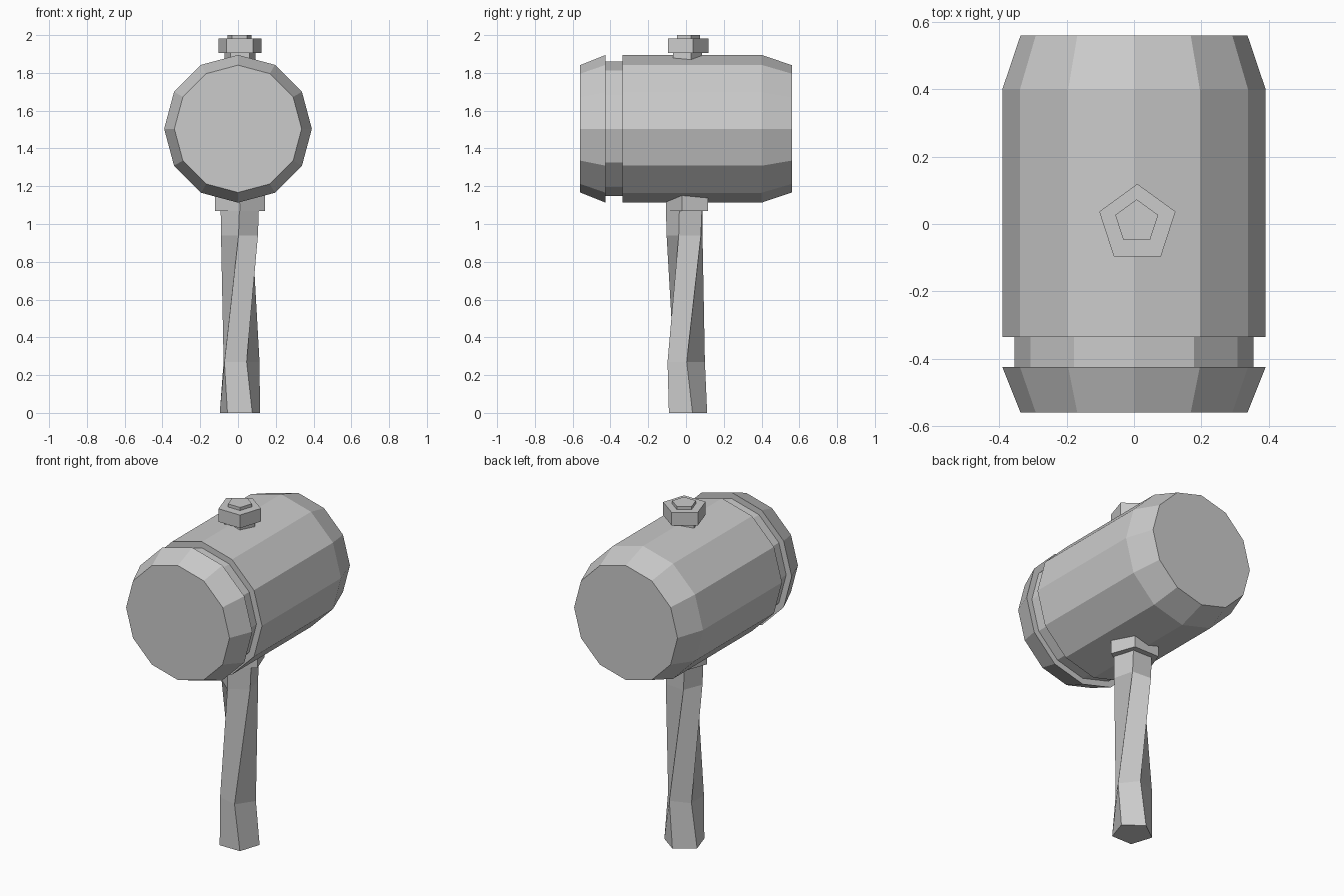
import bpy, bmesh
from math import sin, cos, radians, pi
from mathutils import Vector

if "Cube" in bpy.data.objects:
    bpy.data.objects.remove(bpy.data.objects["Cube"])


def loft(name, sides, rings, place):
    """Skin a closed solid through regular polygons: rings are (position, radius, turn in degrees)."""
    bm = bmesh.new()
    loops = []
    for pos, radius, turn in rings:
        angles = [radians(turn) + 2 * pi * i / sides for i in range(sides)]
        loops.append([bm.verts.new(place(radius * cos(a), radius * sin(a), pos)) for a in angles])
    for lower, upper in zip(loops, loops[1:]):
        for i in range(sides):
            j = (i + 1) % sides
            bm.faces.new((lower[i], lower[j], upper[j], upper[i]))
    bm.faces.new(loops[0][::-1])
    bm.faces.new(loops[-1])
    bmesh.ops.recalc_face_normals(bm, faces=bm.faces)
    mesh = bpy.data.meshes.new(name)
    bm.to_mesh(mesh)
    bm.free()
    obj = bpy.data.objects.new(name, mesh)
    bpy.context.collection.objects.link(obj)
    return obj


def upright(cx=0.01, cy=0.0, stretch=1.0):
    return lambda u, v, h: Vector((cx + u * stretch, cy + v, h))


# Barrel-shaped head lying along y, with a groove near the front
loft("hammer_head", 12,
     [(-0.56, 0.337, 0), (-0.425, 0.391, 0), (-0.425, 0.355, 0), (-0.335, 0.355, 0),
      (-0.335, 0.391, 0), (0.40, 0.391, 0), (0.56, 0.337, 0)],
     lambda u, v, h: Vector((u, h, 1.504 + v)))

# Twisted five-sided handle
loft("handle", 5,
     [(0.0, 0.112, 90), (0.27, 0.104, 74), (0.94, 0.103, 122), (1.15, 0.108, 126)],
     upright())

# Collar where the handle meets the head
loft("collar", 5, [(1.07, 0.124, -90), (1.17, 0.124, -90)], upright(0.01, 0.017, 1.117))

# Bolt on top: neck, nut and raised tip
loft("bolt_neck", 5, [(1.84, 0.086, 90), (1.91, 0.086, 90)], upright())
loft("nut", 5, [(1.905, 0.119, 90), (1.982, 0.119, 90)], upright())
loft("bolt_tip", 5, [(1.97, 0.067, 90), (2.0, 0.067, 90)], upright(0.008, 0.006))
